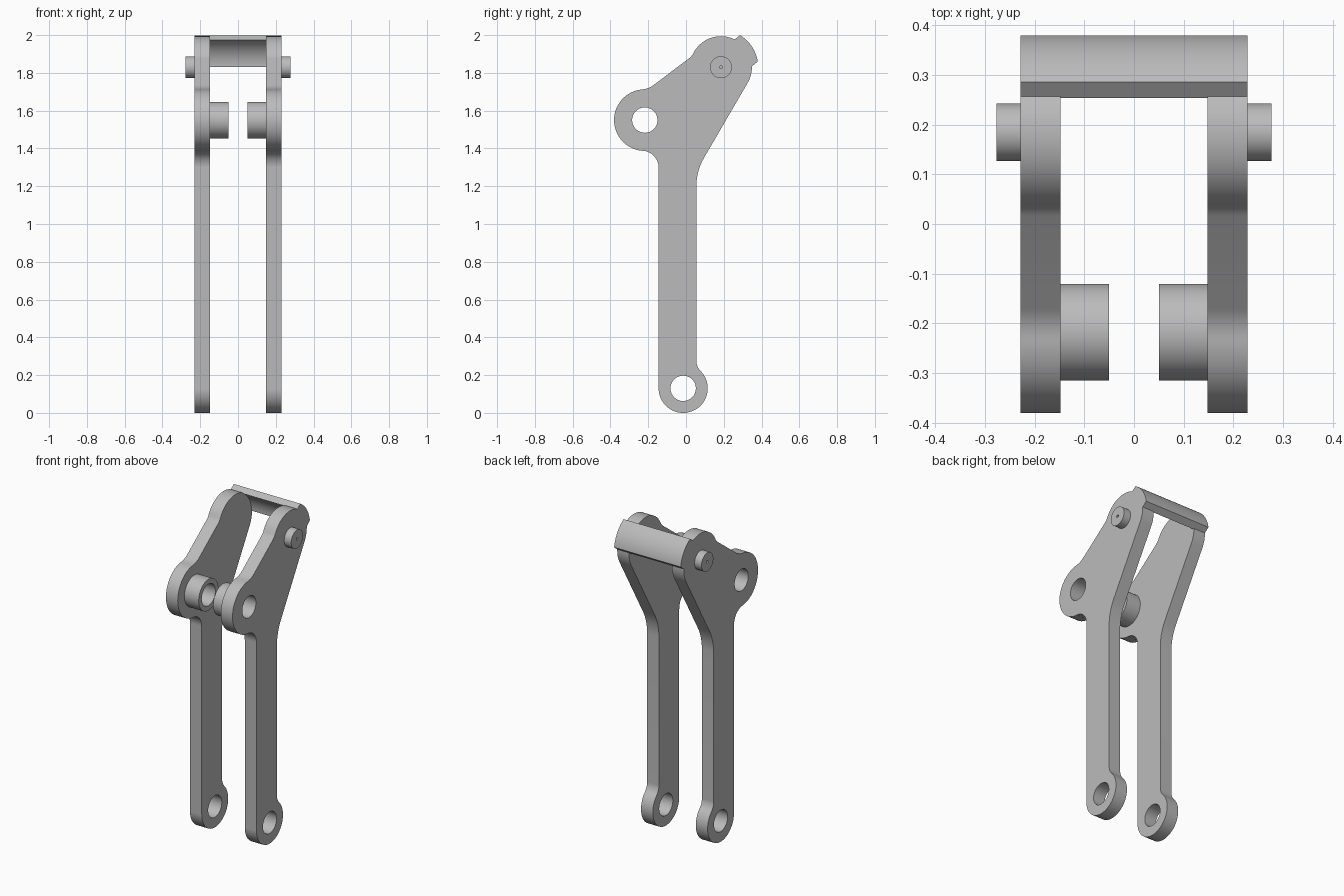
import bpy
from math import radians, cos, sin, pi

cube = bpy.data.objects.get("Cube")
if cube:
    bpy.data.objects.remove(cube, do_unlink=True)

grey = bpy.data.materials.new("plain grey")
grey.use_nodes = True
grey.diffuse_color = (0.5, 0.5, 0.5, 1)
grey.node_tree.nodes["Principled BSDF"].inputs["Base Color"].default_value = grey.diffuse_color


def arc(centre, r, start, end, step=4):
    """Points along an arc, angles in degrees, in the (y, z) plane."""
    n = max(2, round(abs(end - start) / step))
    angles = [radians(start + (end - start) * i / n) for i in range(n + 1)]
    return [(centre[0] + r * cos(a), centre[1] + r * sin(a)) for a in angles]


def circle(centre, r):
    return arc(centre, r, 0, 360)[:-1]


def extrude(name, loops, x0, x1):
    """Solid from closed (y, z) loops, inner loops being holes, between x0 and x1."""
    curve = bpy.data.curves.new(name, 'CURVE')
    curve.dimensions = '2D'
    curve.fill_mode = 'BOTH'
    curve.extrude = abs(x1 - x0) / 2
    for loop in loops:
        spline = curve.splines.new('POLY')
        spline.points.add(len(loop) - 1)
        for point, (y, z) in zip(spline.points, loop):
            point.co = (y, z, 0, 1)
        spline.use_cyclic_u = True
    obj = bpy.data.objects.new(name, curve)
    bpy.context.collection.objects.link(obj)
    obj.rotation_euler = (pi / 2, 0, pi / 2)
    obj.location.x = (x0 + x1) / 2
    bpy.ops.object.select_all(action='DESELECT')
    obj.select_set(True)
    bpy.context.view_layer.objects.active = obj
    bpy.ops.object.convert(target='MESH')
    obj = bpy.context.object
    bpy.ops.object.mode_set(mode='EDIT')
    bpy.ops.mesh.select_all(action='SELECT')
    bpy.ops.mesh.remove_doubles(threshold=0.0001)
    bpy.ops.mesh.normals_make_consistent(inside=False)
    bpy.ops.object.mode_set(mode='OBJECT')
    obj.data.materials.clear()
    obj.data.materials.append(grey)
    bpy.ops.object.shade_smooth_by_angle(angle=radians(30))
    return obj


# Pivot centres in (y, z)
foot, lobe, head = (-0.015, 0.13), (-0.218, 1.55), (0.185, 1.83)
hole = 0.067

# Arm outline, counter-clockwise from the foot eye
outline = (
    arc(foot, 0.13, 180, 404)
    + arc((0.135, 0.277), 0.08, 224, 180)      # foot fillet
    + arc((0.355, 1.20), 0.30, 180, 150)       # rear bend
    + arc(head, 0.164, -30, 153)
    + arc((-0.032, 1.941), 0.08, -27, -53)     # head fillet
    + arc((-0.243, 1.832), 0.12, -53, -85)     # lobe top fillet
    + arc(lobe, 0.163, 95, 266)
    + arc((-0.235, 1.298), 0.09, 86, 0)        # lobe bottom fillet
)

for side, s in (("left", 1), ("right", -1)):
    extrude(side + "_arm", [outline, circle(foot, hole), circle(lobe, hole)], s * 0.148, s * 0.229)
    extrude(side + "_boss", [circle(lobe, 0.097), circle(lobe, hole)], s * 0.05, s * 0.148)
    extrude(side + "_pin", [circle(head, 0.058), circle(head, 0.008)], s * 0.229, s * 0.277)

# Curved bar joining the two heads
extrude("cross_bar", [arc(head, 0.197, 8.6, 59) + arc(head, 0.16, 64.7, 0.7)], -0.229, 0.229)
